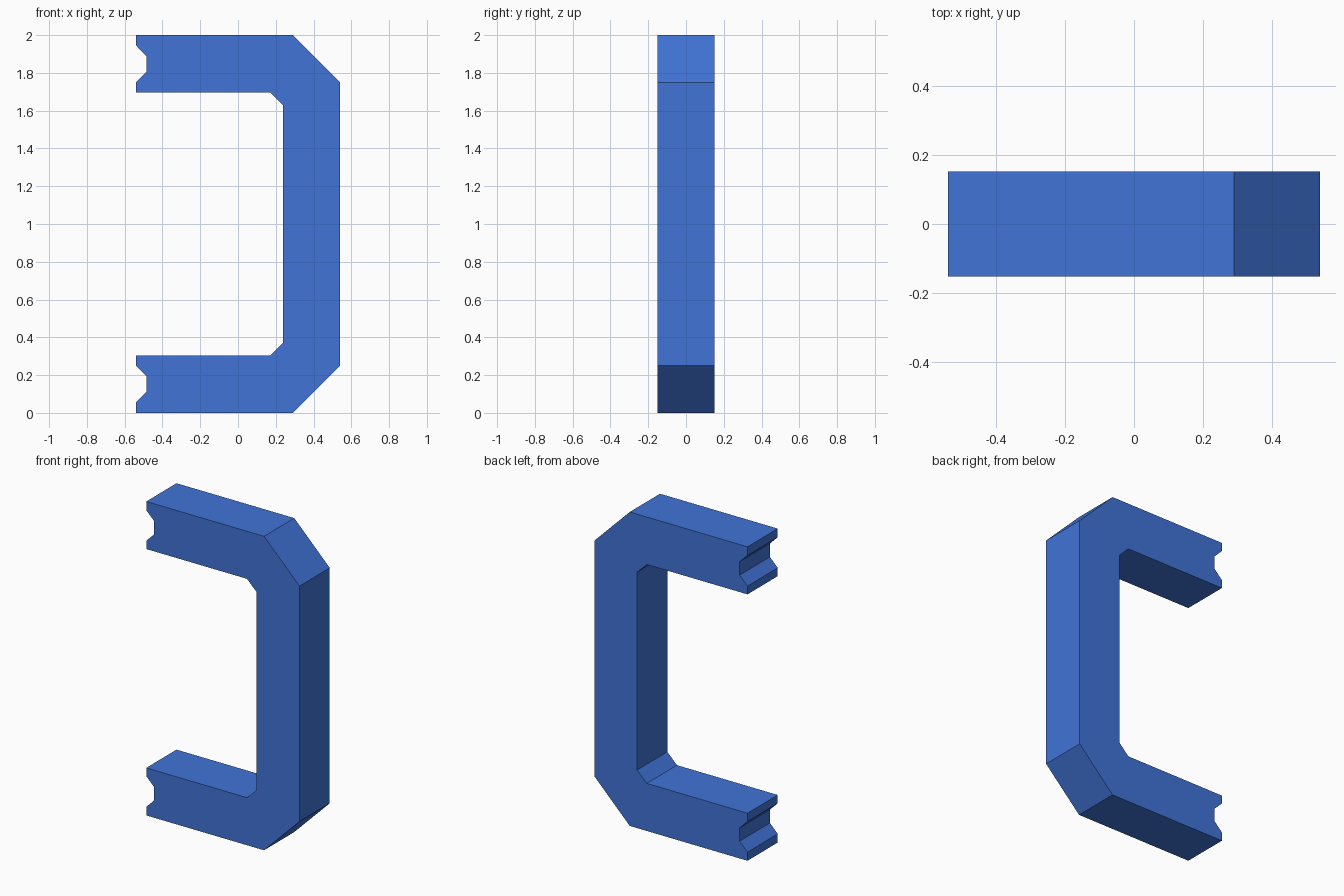
import bpy
import bmesh

cube = bpy.data.objects.get("Cube")
if cube:
    bpy.data.objects.remove(cube, do_unlink=True)

HEIGHT = 2.0
HALF_DEPTH = 0.152

# Plain blue finish
blue = bpy.data.materials.new("blue")
blue.use_nodes = True
color = (0.053, 0.172, 0.68, 1.0)
blue.diffuse_color = color
blue.node_tree.nodes["Principled BSDF"].inputs["Base Color"].default_value = color

# Lower half of the bracket outline: outer chamfer, notched arm end, inner chamfer
lower = [
    (0.54, 0.25), (0.29, 0.0),
    (-0.54, 0.0), (-0.54, 0.055), (-0.485, 0.11),
    (-0.485, 0.195), (-0.54, 0.25), (-0.54, 0.303),
    (0.17, 0.303), (0.238, 0.37),
]
# Upper half mirrors the lower one
outline = lower + [(x, HEIGHT - z) for x, z in reversed(lower)]

# Extrude the outline through the depth
bm = bmesh.new()
face = bm.faces.new([bm.verts.new((x, -HALF_DEPTH, z)) for x, z in outline])
result = bmesh.ops.extrude_face_region(bm, geom=[face])
moved = [v for v in result["geom"] if isinstance(v, bmesh.types.BMVert)]
bmesh.ops.translate(bm, verts=moved, vec=(0, 2 * HALF_DEPTH, 0))
bmesh.ops.recalc_face_normals(bm, faces=bm.faces)

mesh = bpy.data.meshes.new("handle_bracket")
bm.to_mesh(mesh)
bm.free()
mesh.materials.append(blue)
bracket = bpy.data.objects.new("handle_bracket", mesh)
bpy.context.collection.objects.link(bracket)
